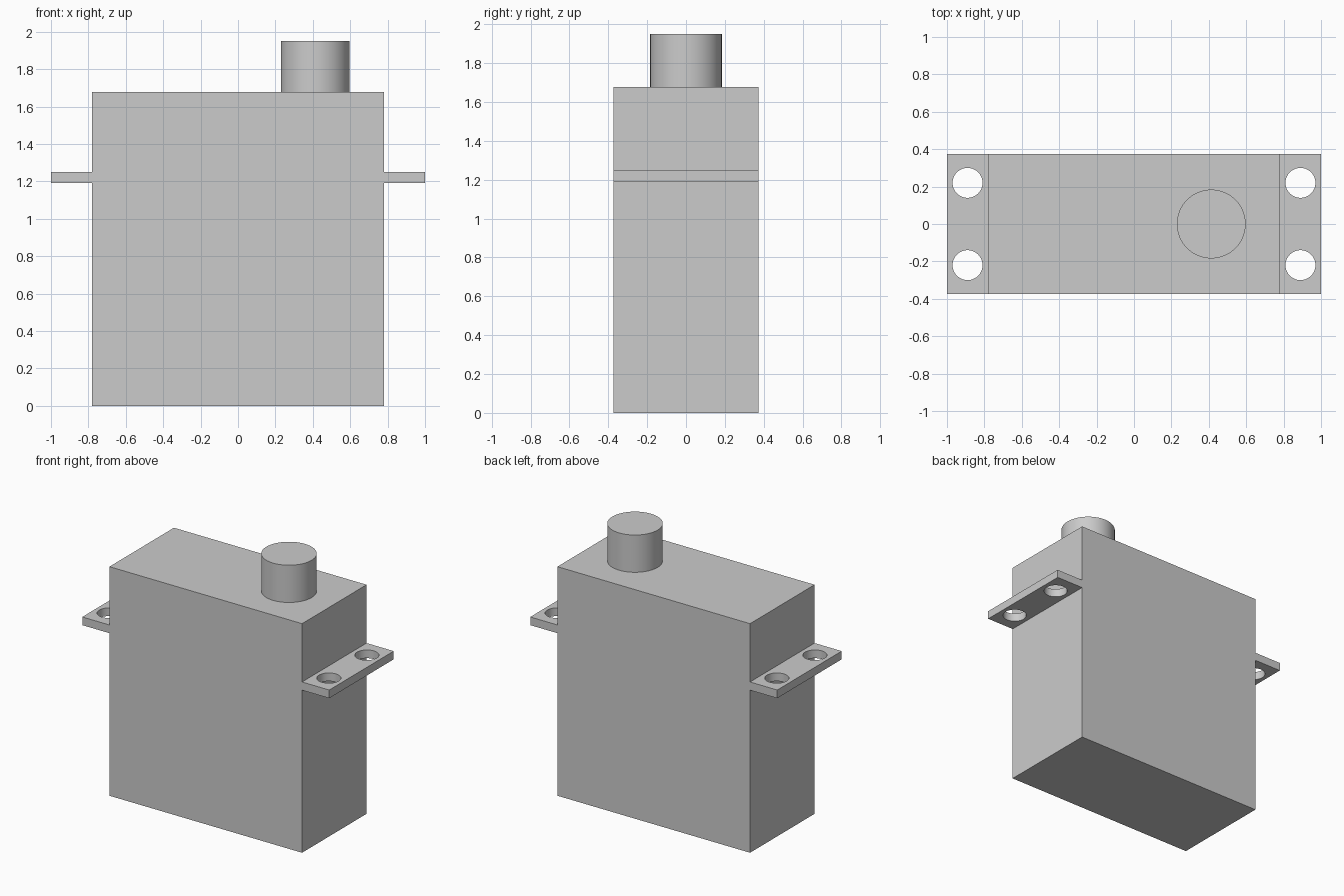
import bpy
import bmesh
import math
from mathutils import Matrix, Vector

default = bpy.data.objects.get("Cube")
if default:
    bpy.data.objects.remove(default, do_unlink=True)

BODY_X, EAR_X, DEPTH = 0.78, 1.0, 0.373      # half widths and half depth
EAR_LOW, EAR_HIGH, BODY_TOP, SHAFT_TOP = 1.19, 1.25, 1.677, 1.95
HOLE_X, HOLE_Y, HOLE_R = 0.89, 0.22, 0.08
SHAFT_X, SHAFT_R = 0.413, 0.184

grey = bpy.data.materials.new("plain grey")
grey.use_nodes = True
grey.diffuse_color = (0.6, 0.6, 0.6, 1)
grey.node_tree.nodes["Principled BSDF"].inputs["Base Color"].default_value = (0.6, 0.6, 0.6, 1)


def make_object(name, bm):
    bmesh.ops.recalc_face_normals(bm, faces=bm.faces)
    mesh = bpy.data.meshes.new(name)
    bm.to_mesh(mesh)
    bm.free()
    mesh.materials.append(grey)
    obj = bpy.data.objects.new(name, mesh)
    bpy.context.collection.objects.link(obj)
    return obj


def add_cylinder(bm, x, y, z_low, z_high, radius):
    bmesh.ops.create_cone(
        bm, cap_ends=True, segments=64, radius1=radius, radius2=radius,
        depth=z_high - z_low,
        matrix=Matrix.Translation((x, y, (z_low + z_high) / 2)))


def smooth(obj):
    bpy.ops.object.select_all(action="DESELECT")
    obj.select_set(True)
    bpy.context.view_layer.objects.active = obj
    bpy.ops.object.shade_smooth_by_angle(angle=math.radians(30))


# Housing with both mounting ears: half outline, mirrored, extruded in depth
half = [(BODY_X, 0), (BODY_X, EAR_LOW), (EAR_X, EAR_LOW),
        (EAR_X, EAR_HIGH), (BODY_X, EAR_HIGH), (BODY_X, BODY_TOP)]
outline = half + [(-x, z) for x, z in reversed(half)]
bm = bmesh.new()
face = bm.faces.new([bm.verts.new((x, -DEPTH, z)) for x, z in outline])
extruded = bmesh.ops.extrude_face_region(bm, geom=[face], use_keep_orig=True)
moved = [v for v in extruded["geom"] if isinstance(v, bmesh.types.BMVert)]
bmesh.ops.translate(bm, verts=moved, vec=Vector((0, 2 * DEPTH, 0)))
housing = make_object("housing", bm)

# Four screw holes through the ears
bm = bmesh.new()
for sx in (-1, 1):
    for sy in (-1, 1):
        add_cylinder(bm, sx * HOLE_X, sy * HOLE_Y, EAR_LOW - 0.1, EAR_HIGH + 0.1, HOLE_R)
cutter = make_object("screw_hole_cutter", bm)
cutter.hide_render = True
cut = housing.modifiers.new("screw holes", "BOOLEAN")
cut.operation = "DIFFERENCE"
cut.solver = "EXACT"
cut.object = cutter
bpy.context.view_layer.objects.active = housing
bpy.ops.object.modifier_apply(modifier=cut.name)
bpy.data.objects.remove(cutter, do_unlink=True)
smooth(housing)

# Output shaft on top
bm = bmesh.new()
add_cylinder(bm, SHAFT_X, 0, BODY_TOP, SHAFT_TOP, SHAFT_R)
smooth(make_object("output_shaft", bm))
